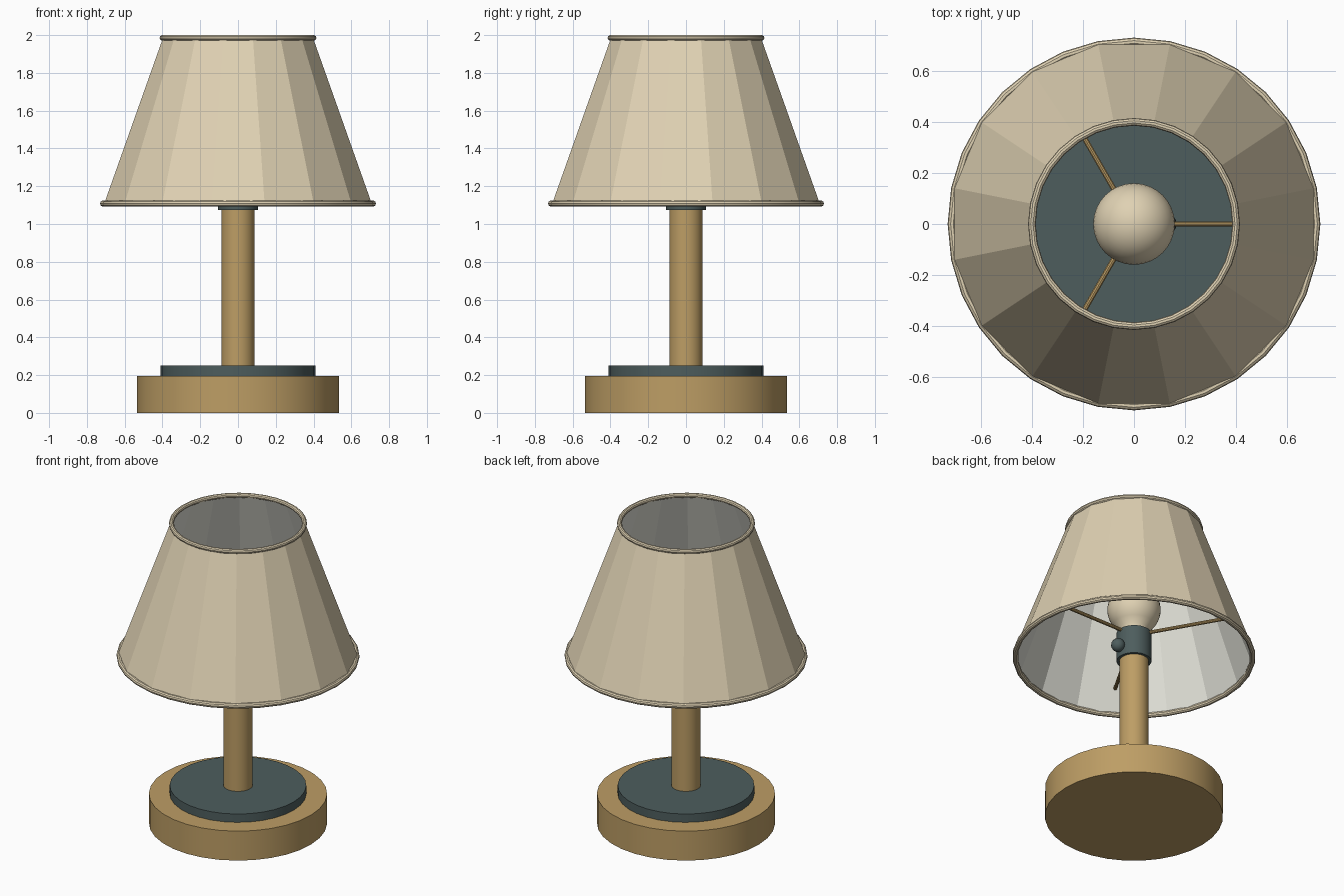
import bpy, bmesh, math
from mathutils import Vector

cube = bpy.data.objects.get("Cube")
if cube:
    bpy.data.objects.remove(cube, do_unlink=True)


def material(name, rgb):
    m = bpy.data.materials.new(name)
    m.use_nodes = True
    color = (*rgb, 1)
    m.diffuse_color = color
    m.node_tree.nodes["Principled BSDF"].inputs["Base Color"].default_value = color
    return m


brass = material("warm brass", (0.51, 0.34, 0.13))
slate = material("dark slate", (0.075, 0.11, 0.11))
linen = material("beige linen", (0.74, 0.64, 0.45))
lining = material("pale lining", (0.77, 0.77, 0.70))


def lathe(name, profile, sides, mats, smooth=True, turn=0.0, closed=False, inner=None):
    """Spin (radius, z) points round the z axis; segments listed in inner use material 1."""
    bm = bmesh.new()
    rings = []
    for r, z in profile:
        if r == 0:
            rings.append([bm.verts.new((0, 0, z))] * sides)
        else:
            angles = [turn + math.tau * i / sides for i in range(sides)]
            rings.append([bm.verts.new((r * math.cos(a), r * math.sin(a), z)) for a in angles])
    count = len(rings) if closed else len(rings) - 1
    for s in range(count):
        low, high = rings[s], rings[(s + 1) % len(rings)]
        for i in range(sides):
            j = (i + 1) % sides
            corners = list(dict.fromkeys((low[i], low[j], high[j], high[i])))
            face = bm.faces.new(corners)
            face.material_index = 1 if inner and s in inner else 0
    bmesh.ops.recalc_face_normals(bm, faces=bm.faces)
    return finish(name, bm, mats, smooth)


def finish(name, bm, mats, smooth=True):
    mesh = bpy.data.meshes.new(name)
    bm.to_mesh(mesh)
    bm.free()
    for m in mats:
        mesh.materials.append(m)
    ob = bpy.data.objects.new(name, mesh)
    bpy.context.collection.objects.link(ob)
    if smooth:
        bpy.ops.object.select_all(action='DESELECT')
        ob.select_set(True)
        bpy.context.view_layer.objects.active = ob
        bpy.ops.object.shade_smooth_by_angle(angle=math.radians(35))
    return ob


def cylinder(name, radius, bottom, top, sides, mat):
    return lathe(name, [(0, bottom), (radius, bottom), (radius, top), (0, top)], sides, [mat])


def hoop(name, radius, z, tube, mat):
    steps = 10
    ring = [(radius + tube * math.cos(math.tau * k / steps),
             z + tube * math.sin(math.tau * k / steps)) for k in range(steps)]
    return lathe(name, ring, 32, [mat], closed=True)


# Foot, plate and stem
cylinder("base", 0.535, 0, 0.195, 32, brass)
cylinder("base_plate", 0.41, 0.195, 0.25, 32, slate)
cylinder("stem", 0.088, 0.25, 1.08, 24, brass)

# Bulb holder with its switch knob
cylinder("socket", 0.105, 1.075, 1.265, 24, slate)
bm = bmesh.new()
bmesh.ops.create_uvsphere(bm, u_segments=16, v_segments=10, radius=0.042)
bmesh.ops.translate(bm, verts=bm.verts, vec=(0.125, 0, 1.14))
finish("switch_knob", bm, [slate])

# Bulb: narrow neck flowing into a round globe
globe_r, globe_z = 0.16, 1.43
profile = [(0, 1.26), (0.085, 1.26), (0.09, 1.29)]
for k in range(13):
    a = math.radians(-40 + 130 * k / 12)
    r = 0 if k == 12 else globe_r * math.cos(a)
    profile.append((r, globe_z + globe_r * math.sin(a)))
lathe("bulb", profile, 32, [linen])

# Three spokes carrying the shade
for n in range(3):
    a = math.tau * n / 3
    direction = Vector((math.cos(a), math.sin(a), 0))
    bm = bmesh.new()
    bmesh.ops.create_cone(bm, cap_ends=True, segments=10, radius1=0.011, radius2=0.011, depth=0.58)
    bmesh.ops.rotate(bm, verts=bm.verts, matrix=direction.to_track_quat('Z', 'Y').to_matrix())
    bmesh.ops.translate(bm, verts=bm.verts, vec=direction * 0.36 + Vector((0, 0, 1.255)))
    finish(f"shade_spoke_{n + 1}", bm, [brass])

# Faceted shade with a pale inside
wall = 0.01
lathe("shade", [(0.725, 1.1), (0.405, 1.985), (0.405 - wall, 1.985), (0.725 - wall, 1.1)],
      16, [linen, lining], smooth=False, turn=math.pi / 16, closed=True, inner=(2,))

# Rolled rims
hoop("shade_lower_rim", 0.713, 1.108, 0.017, linen)
hoop("shade_upper_rim", 0.4, 1.985, 0.015, linen)
